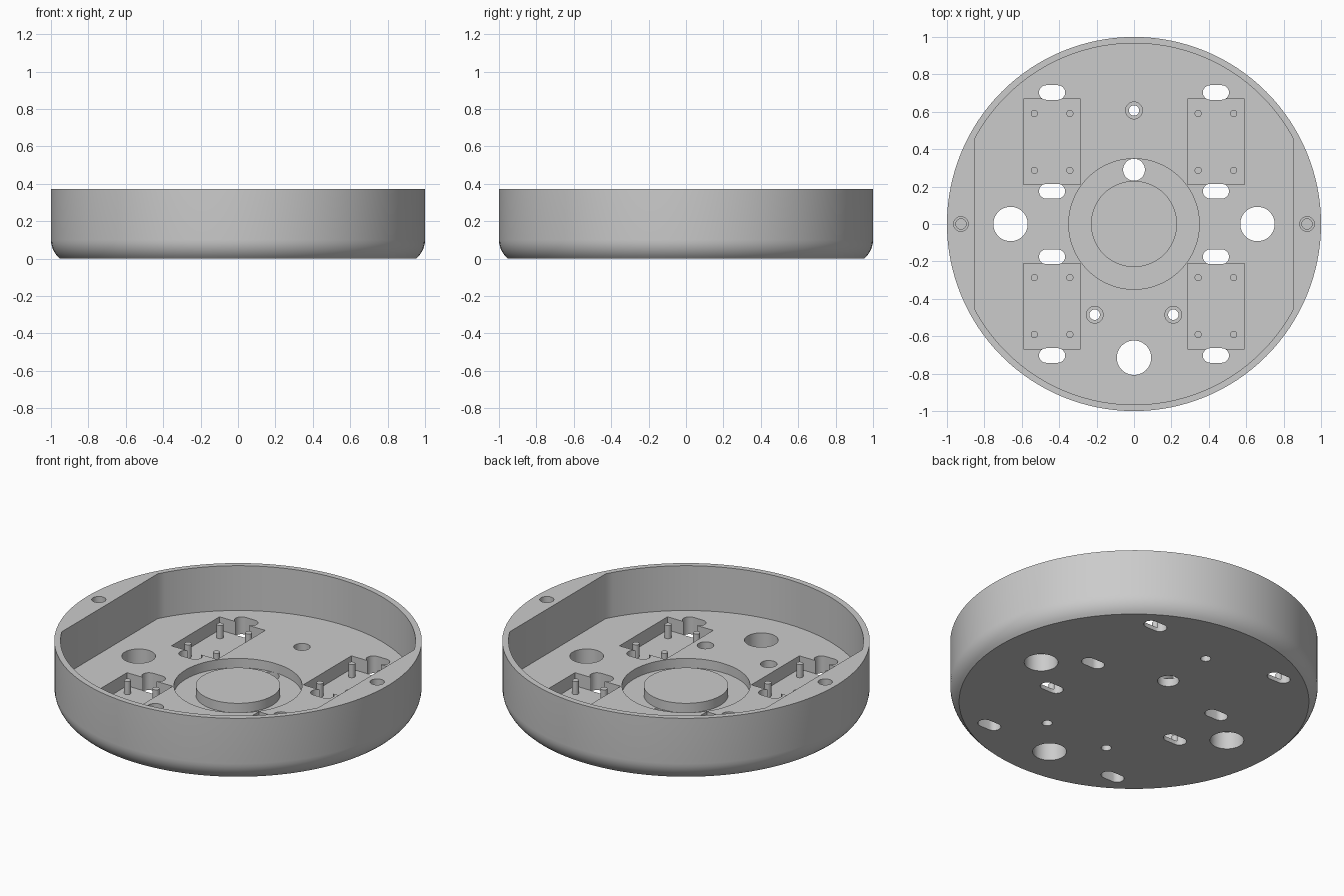
import bpy
import bmesh
from math import acos, asin, cos, sin, pi

cube = bpy.data.objects.get("Cube")
if cube:
    bpy.data.objects.remove(cube, do_unlink=True)

grey = bpy.data.materials.new("plain_grey")
grey.use_nodes = True
colour = (0.6, 0.6, 0.6, 1)
grey.diffuse_color = colour
grey.node_tree.nodes["Principled BSDF"].inputs["Base Color"].default_value = colour

HEIGHT, FLOOR, THIN, RECESS = 0.373, 0.104, 0.025, 0.048
SCREW_Z = 0.1
BELOW, ABOVE = -0.1, 0.5


def make_object(name, bm):
    bmesh.ops.recalc_face_normals(bm, faces=bm.faces)
    mesh = bpy.data.meshes.new(name)
    bm.to_mesh(mesh)
    bm.free()
    mesh.materials.append(grey)
    obj = bpy.data.objects.new(name, mesh)
    bpy.context.collection.objects.link(obj)
    return obj


def loft(name, rings):
    """Solid through a stack of matching point rings, capped at both ends."""
    bm = bmesh.new()
    loops = [[bm.verts.new(p) for p in ring] for ring in rings]
    n = len(loops[0])
    for low, high in zip(loops, loops[1:]):
        for i in range(n):
            j = (i + 1) % n
            bm.faces.new((low[i], low[j], high[j], high[i]))
    bm.faces.new(loops[0][::-1])
    bm.faces.new(loops[-1])
    return make_object(name, bm)


def prism(name, outline, z0, z1):
    return loft(name, [[(x, y, z) for x, y in outline] for z in (z0, z1)])


def arc(x, y, r, a0, a1, steps):
    return [(x + r * cos(a0 + (a1 - a0) * i / steps),
             y + r * sin(a0 + (a1 - a0) * i / steps)) for i in range(steps + 1)]


def circle(x, y, r, n=32):
    return arc(x, y, r, 0, 2 * pi, n)[:-1]


def rectangle(x, y, w, h):
    return [(x - w, y - h), (x + w, y - h), (x + w, y + h), (x - w, y + h)]


def slot(x, y, w, r):
    return (arc(x + w - r, y, r, -pi / 2, pi / 2, 12)
            + arc(x - w + r, y, r, pi / 2, 3 * pi / 2, 12))


def smooth(obj):
    bpy.ops.object.select_all(action="DESELECT")
    obj.select_set(True)
    bpy.context.view_layer.objects.active = obj
    bpy.ops.object.shade_smooth_by_angle(angle=pi / 6)


# Round housing with a curved lower edge
curve_r, curve_h = 0.128, 0.1
sweep = asin(curve_h / curve_r)
profile = [(1 - curve_r * (1 - cos(a)), curve_h - curve_r * sin(a))
           for a in [sweep * (1 - i / 6) for i in range(7)]]
profile.append((1, HEIGHT))
housing = loft("housing", [[(x, y, z) for x, y in circle(0, 0, r, 128)]
                           for r, z in profile])


def cut(outline, z0, z1):
    cutter = prism("cutter", outline, z0, z1)
    cutter.hide_render = True
    mod = housing.modifiers.new("cut", "BOOLEAN")
    mod.operation = "DIFFERENCE"
    mod.solver = "EXACT"
    mod.object = cutter
    bpy.context.view_layer.objects.active = housing
    bpy.ops.object.modifier_apply(modifier=mod.name)
    bpy.data.objects.remove(cutter, do_unlink=True)


# Main cavity: a circle with two flat sides
wall_r = 0.966
t = acos(0.852 / wall_r)
cut(arc(0, 0, wall_r, t, pi - t, 48) + arc(0, 0, wall_r, pi + t, 2 * pi - t, 48),
    FLOOR, ABOVE)

# Central ring recess with its island and cable hole
cut(circle(0, 0, 0.349, 64), RECESS, ABOVE)
cut(circle(0, 0.29, 0.0585), BELOW, ABOVE)
smooth(prism("centre_island", circle(0, 0, 0.23, 64), RECESS - 0.005, FLOOR))

# Large round openings
for x, y in ((-0.66, 0), (0.66, 0), (0, -0.715)):
    cut(circle(x, y, 0.092, 48), BELOW, ABOVE)

# Counterbored floor screw holes
for x, y in ((0, 0.607), (-0.21, -0.485), (0.21, -0.485)):
    cut(circle(x, y, 0.045), 0.05, ABOVE)
    cut(circle(x, y, 0.028), BELOW, ABOVE)

# Blind screw holes in the rim
for x in (-0.925, 0.925):
    cut(circle(x, 0, 0.039), HEIGHT - 0.06, ABOVE)
    cut(circle(x, 0, 0.028), SCREW_Z, ABOVE)

# Four pockets, each with two end slots and four locating posts
for sx in (-1, 1):
    for sy in (-1, 1):
        px, py = sx * 0.438, sy * 0.439
        cut(rectangle(px, py, 0.152, 0.228), THIN, ABOVE)
        for end in (-1, 1):
            cut(slot(px, py + end * 0.264, 0.07, 0.039), BELOW, ABOVE)
            for side in (-1, 1):
                smooth(prism("locating_post",
                             circle(px + side * 0.095, py + end * 0.152, 0.019, 20),
                             THIN - 0.005, FLOOR))

smooth(housing)
